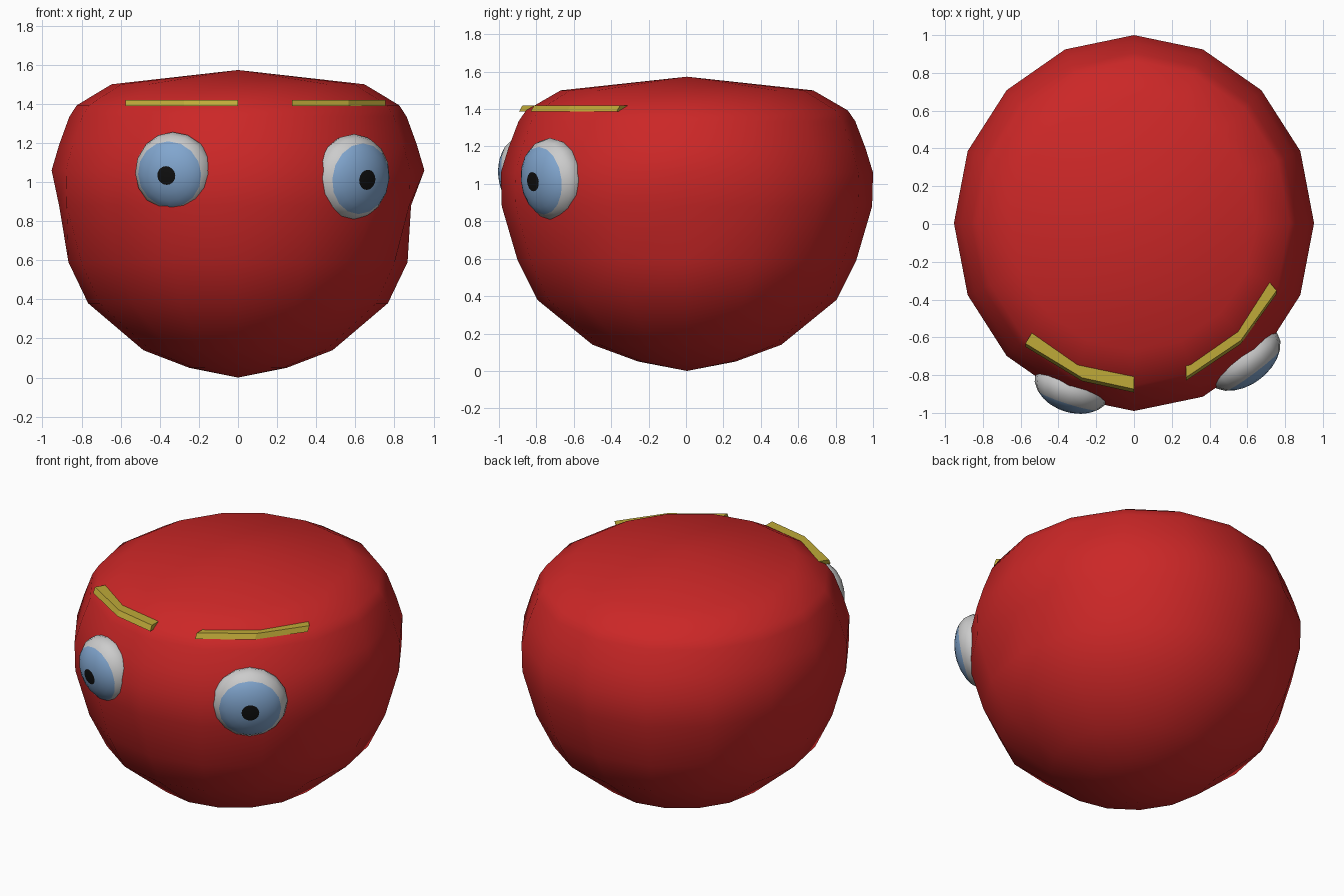
import bpy, bmesh, math
from mathutils import Vector, Matrix

if "Cube" in bpy.data.objects:
    bpy.data.objects.remove(bpy.data.objects["Cube"])


def material(name, rgb):
    m = bpy.data.materials.new(name)
    m.diffuse_color = (*rgb, 1)
    m.use_nodes = True
    m.node_tree.nodes["Principled BSDF"].inputs["Base Color"].default_value = m.diffuse_color
    return m


RED = material("red", (0.60, 0.02, 0.02))
YELLOW = material("yellow", (0.52, 0.40, 0.04))
WHITE = material("white", (0.58, 0.58, 0.58))
BLUE = material("blue", (0.22, 0.38, 0.62))
BLACK = material("black", (0.005, 0.005, 0.005))


def finish(bm, name, mats, smooth):
    bmesh.ops.recalc_face_normals(bm, faces=bm.faces)
    for f in bm.faces:
        f.smooth = smooth
    me = bpy.data.meshes.new(name)
    bm.to_mesh(me)
    bm.free()
    ob = bpy.data.objects.new(name, me)
    bpy.context.collection.objects.link(ob)
    for m in mats:
        me.materials.append(m)
    return ob


def lathe(profile, sides, mat_index=lambda band: 0):
    """Spin (radius, z) rings about z; both ends close at a pole."""
    bm = bmesh.new()
    rings = []
    for r, z in profile:
        if r == 0:
            rings.append([bm.verts.new((0, 0, z))] * sides)
        else:
            rings.append([bm.verts.new((r * math.cos(2 * math.pi * i / sides),
                                        r * math.sin(2 * math.pi * i / sides), z))
                          for i in range(sides)])
    for k, (a, b) in enumerate(zip(rings, rings[1:])):
        for i in range(sides):
            j = (i + 1) % sides
            quad = list(dict.fromkeys((a[i], a[j], b[j], b[i])))
            bm.faces.new(quad).material_index = mat_index(k)
    return bm, rings


# Body: slightly oval sixteen-sided bowl shape with a shallow cone on top
profile = [(0, 0), (0.26, 0.05), (0.505, 0.14), (0.80, 0.38), (0.905, 0.59),
           (0.99, 0.88), (0.995, 1.06), (0.955, 1.19), (0.90, 1.335),
           (0.86, 1.393), (0.675, 1.50), (0, 1.573)]
bm, rings = lathe(profile, 16)
for v in bm.verts:
    v.co.x *= 0.958
    v.co.y += 0.005
rings[5][0].co.x = 0.885      # flattened spots at the sides
rings[5][8].co.x = -0.915
finish(bm, "body", [RED], True)


# Eyes: flattened balls with iris and pupil bands around the front pole
def eye(name, centre, facing, radius, depth):
    angles = [0, 13.5, 27, 40.5, 55, 72, 90, 115, 140, 160, 180]
    prof = [(radius * math.sin(math.radians(a)) if a % 180 else 0,
             depth * math.cos(math.radians(a))) for a in angles]
    bm, _ = lathe(prof, 16, lambda k: 2 if k == 0 else 1 if k < 3 + (k == 3) else 0)
    rot = Vector(facing).to_track_quat('Z', 'Y').to_matrix().to_4x4()
    bm.transform(Matrix.Translation(centre) @ rot)
    finish(bm, name, [WHITE, BLUE, BLACK], True)


eye("left_eye", (-0.325, -0.855, 1.05), (-0.30, -0.94, -0.12), 0.207, 0.142)
eye("right_eye", (0.58, -0.71, 1.025), (0.60, -0.80, -0.10), 0.222, 0.14)


# Brows: bent yellow strips, lower edge leaning outward
def brow(name, inner, outer):
    bm = bmesh.new()
    sections = []
    for (ix, iy), (ox, oy) in zip(inner, outer):
        pts = [(ix, iy, 1.42), (ox, oy + 0.018, 1.42),
               (ox, oy, 1.388), (ix, iy - 0.018, 1.388)]
        sections.append([bm.verts.new(p) for p in pts])
    for a, b in zip(sections, sections[1:]):
        for i in range(4):
            j = (i + 1) % 4
            bm.faces.new((a[i], a[j], b[j], b[i]))
    bm.faces.new(sections[0])
    bm.faces.new(sections[-1])
    finish(bm, name, [YELLOW], False)


brow("left_brow", [(-0.53, -0.56), (-0.27, -0.73), (0, -0.79)],
     [(-0.575, -0.65), (-0.275, -0.832), (0, -0.892)])
brow("right_brow", [(0.275, -0.735), (0.515, -0.56), (0.71, -0.30)],
     [(0.275, -0.83), (0.565, -0.635), (0.755, -0.37)])
